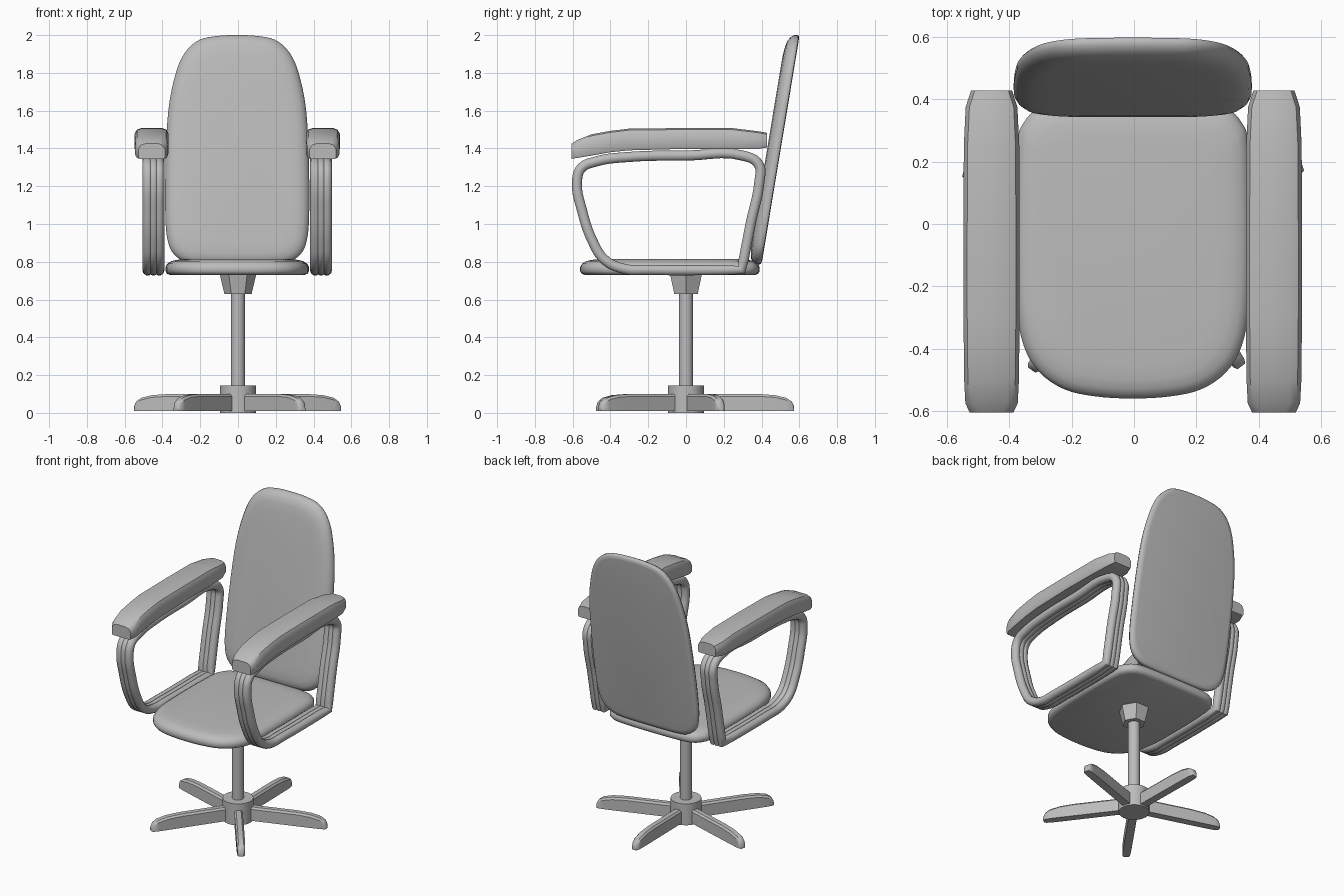
import bpy, bmesh, math
from mathutils import Vector

if "Cube" in bpy.data.objects:
    bpy.data.objects.remove(bpy.data.objects["Cube"], do_unlink=True)

GREY = bpy.data.materials.new("plain_grey")
GREY.use_nodes = True
COLOUR = (0.5, 0.5, 0.5, 1)
GREY.diffuse_color = COLOUR
GREY.node_tree.nodes["Principled BSDF"].inputs["Base Color"].default_value = COLOUR
OFFSET = -0.004  # upper chair sits slightly off the base centre


def smooth(ob, angle=35):
    bpy.ops.object.select_all(action="DESELECT")
    ob.select_set(True)
    bpy.context.view_layer.objects.active = ob
    bpy.ops.object.shade_smooth_by_angle(angle=math.radians(angle))


def loft(name, rings, angle=35):
    """Skin a list of equal point rings and cap both ends."""
    bm = bmesh.new()
    rows = [[bm.verts.new(p) for p in ring] for ring in rings]
    n = len(rows[0])
    for a, b in zip(rows, rows[1:]):
        for i in range(n):
            j = (i + 1) % n
            bm.faces.new((a[i], a[j], b[j], b[i]))
    bm.faces.new(rows[0])
    bm.faces.new(rows[-1])
    bmesh.ops.recalc_face_normals(bm, faces=bm.faces)
    mesh = bpy.data.meshes.new(name)
    bm.to_mesh(mesh)
    bm.free()
    ob = bpy.data.objects.new(name, mesh)
    bpy.context.collection.objects.link(ob)
    mesh.materials.append(GREY)
    smooth(ob, angle)
    return ob


def circle(radius, z, sides):
    return [(radius * math.cos(math.tau * i / sides),
             radius * math.sin(math.tau * i / sides), z) for i in range(sides)]


def outline(half, steps=4):
    """Mirror a half outline and round it with a closed spline."""
    pts = [Vector(p) for p in half]
    pts += [Vector((-p.x, p.y)) for p in reversed(pts[1:-1])]
    n, out = len(pts), []
    for i in range(n):
        a, b, c, d = (pts[(i + k) % n] for k in (-1, 0, 1, 2))
        for s in range(steps):
            t = s / steps
            out.append(0.5 * (2 * b + (c - a) * t + (2 * a - 5 * b + 4 * c - d) * t * t
                              + (3 * b - a - 3 * c + d) * t ** 3))
    return out


def cushion(name, half, layers, place):
    """Stack inset copies of an outline; place maps (u, v, depth) to space."""
    pts = outline(half)
    us, vs = [p.x for p in pts], [p.y for p in pts]
    mid = (max(vs) + min(vs)) / 2
    hu, hv = max(us), (max(vs) - min(vs)) / 2
    rings = [[place(p.x * (1 - inset / hu), mid + (p.y - mid) * (1 - inset / hv), depth)
              for p in pts] for inset, depth in layers]
    return loft(name, rings, 50)


# Seat cushion
cushion("seat",
        [(0, -.56), (.12, -.553), (.22, -.53), (.30, -.475), (.35, -.39), (.375, -.25),
         (.38, 0), (.372, .25), (.35, .325), (.30, .37), (.2, .386), (0, .39)],
        [(.025, .73), (.008, .737), (0, .75), (0, .772), (.01, .79), (.03, .803),
         (.06, .81), (.11, .815)],
        lambda u, v, d: (u + OFFSET, v, d))

# Reclined backrest cushion
cushion("backrest",
        [(0, .785), (.2, .788), (.28, .802), (.335, .84), (.365, .90), (.38, 1.02),
         (.38, 1.3), (.365, 1.6), (.325, 1.8), (.275, 1.91), (.2, 1.975), (.1, 1.996), (0, 2)],
        [(.03, 0), (.006, .003), (0, .01), (0, .028), (.01, .045), (.03, .06),
         (.06, .067), (.11, .072)],
        lambda u, v, d: (u + OFFSET, .40 + (v - .785) * .166 - d, v))

# Armrest pads: stations of y, half width, bottom and top
PAD = [(-.605, .07, 1.345, 1.425), (-.575, .084, 1.35, 1.445), (-.5, .088, 1.362, 1.475),
       (-.4, .089, 1.38, 1.493), (-.3, .09, 1.39, 1.505), (0, .09, 1.398, 1.508),
       (.25, .089, 1.396, 1.507), (.375, .083, 1.396, 1.492), (.428, .066, 1.405, 1.483)]

# Side view path of the armrest frame; the last point is a sharp corner
FRAME = [(.345, 1.015), (.388, 1.22), (.385, 1.315), (.31, 1.36), (0, 1.362), (-.3, 1.355),
         (-.48, 1.33), (-.555, 1.295), (-.577, 1.225), (-.55, 1.07), (-.49, .9),
         (-.43, .81), (-.33, .763), (-.2, .757), (.295, .757)]


def tube(name, x, path, radius):
    curve = bpy.data.curves.new(name, "CURVE")
    curve.dimensions = "3D"
    curve.bevel_depth = radius
    curve.bevel_resolution = 3
    curve.resolution_u = 5
    spline = curve.splines.new("BEZIER")
    spline.bezier_points.add(len(path) - 1)
    for bp, (y, z) in zip(spline.bezier_points, path):
        bp.co = (x, y, z)
        bp.handle_left_type = bp.handle_right_type = "AUTO"
    corner = spline.bezier_points[-1]
    corner.handle_left_type = corner.handle_right_type = "VECTOR"
    spline.use_cyclic_u = True
    curve.materials.append(GREY)
    ob = bpy.data.objects.new(name, curve)
    bpy.context.collection.objects.link(ob)
    bpy.ops.object.select_all(action="DESELECT")
    ob.select_set(True)
    bpy.context.view_layer.objects.active = ob
    bpy.ops.object.convert(target="MESH")
    smooth(bpy.context.object, 50)


for side, label in ((1, "left"), (-1, "right")):
    cx = side * .453 + OFFSET
    rings = []
    for y, w, low, top in PAD:
        section = [(-w + .006, low), (w - .006, low), (w, low + .01), (w, top - .03),
                   (w - .012, top - .008), (w - .035, top), (-w + .035, top),
                   (-w + .012, top - .008), (-w, top - .03), (-w, low + .01)]
        rings.append([(cx + dx, y, z) for dx, z in section])
    loft(label + "_armrest_pad", rings, 40)
    for i in range(3):
        tube(f"{label}_armrest_tube_{i + 1}", side * (.413 + i * .0305) + OFFSET, FRAME, .028)

# Pedestal: hub, column and six-sided seat mount
loft("base_hub", [circle(.095, z, 32) for z in (0, .145)])
loft("column", [circle(.037, z, 24) for z in (.1, .66)])
loft("seat_mount", [circle(.072, .63, 6), circle(.097, .735, 6)], 20)

# Five base legs with rounded, drooping tips
LEG = [(.03, .026, .10), (.38, .026, .10), (.47, .026, .094), (.53, .025, .08),
       (.56, .022, .06), (.572, .015, .035)]
for k in range(5):
    rings = [[(r, -w, .01), (r, w, .01), (r, w, h - .012), (r, w * .6, h),
              (r, -w * .6, h), (r, -w, h - .012)] for r, w, h in LEG]
    leg = loft(f"base_leg_{k + 1}", rings, 40)
    leg.rotation_euler.z = math.radians(19 + 72 * k)
